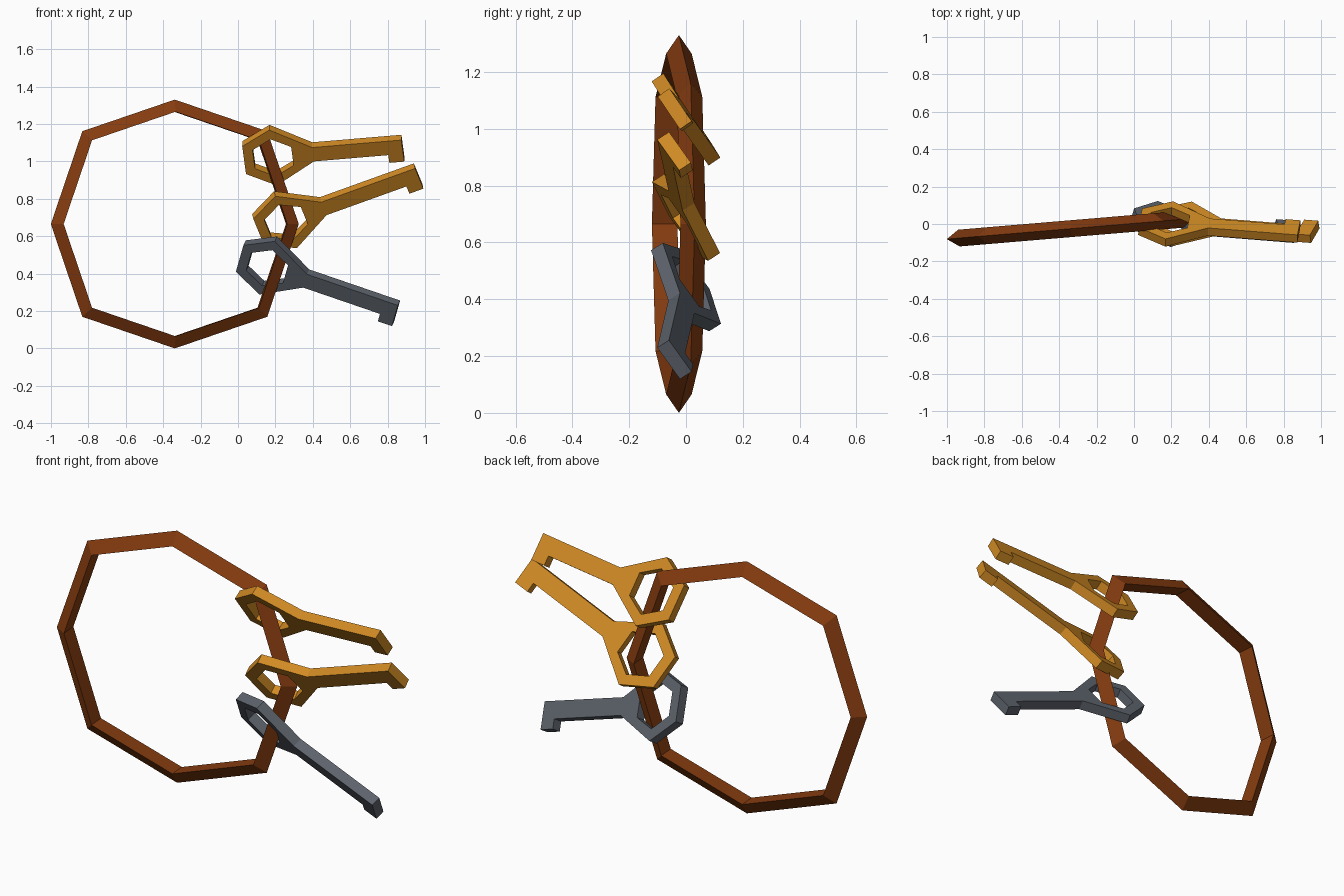
import bpy, bmesh, math
from mathutils import Vector, Matrix

if "Cube" in bpy.data.objects:
    bpy.data.objects.remove(bpy.data.objects["Cube"])


def material(name, col):
    m = bpy.data.materials.new(name)
    m.diffuse_color = (*col, 1)
    m.use_nodes = True
    m.node_tree.nodes["Principled BSDF"].inputs["Base Color"].default_value = m.diffuse_color
    return m


BRASS = material("brass", (0.64, 0.258, 0.018))
IRON = material("grey_iron", (0.109, 0.125, 0.15))
RUST = material("rusty_brown", (0.235, 0.045, 0.005))


def finish(bm, name, mat, matrix):
    bmesh.ops.recalc_face_normals(bm, faces=bm.faces[:])
    me = bpy.data.meshes.new(name)
    bm.to_mesh(me)
    bm.free()
    me.materials.append(mat)
    ob = bpy.data.objects.new(name, me)
    ob.matrix_world = matrix
    bpy.context.collection.objects.link(ob)
    return ob


# Big ring: eight segments, triangular section with its ridge outwards
def key_ring():
    bm = bmesh.new()
    loops = []
    for i in range(8):
        a = i * math.pi / 4
        s = 1.055 if i % 2 else 1.0
        loops.append([bm.verts.new((r * s * math.cos(a), y, r * s * math.sin(a)))
                      for r, y in ((0.665, 0), (0.6, 0.045), (0.6, -0.045))])
    for i in range(8):
        p, q = loops[i], loops[(i + 1) % 8]
        for k in range(3):
            n = (k + 1) % 3
            bm.faces.new((p[k], q[k], q[n], p[n]))
    finish(bm, "key_ring", RUST,
           Matrix.Translation((-0.338, -0.025, 0.665)) @ Matrix.Rotation(math.radians(4.8), 4, 'Z'))


# Key: hexagonal bow with a hole, straight shaft, one tooth at the tip
def key(name, mat, bow, along, up, length):
    R, ri, hw, t, tooth = 0.18, 0.12, 0.045, 0.05, 0.08
    bm = bmesh.new()

    def vert(x, y):
        return bm.verts.new((x, y, -t / 2))

    def polar(r, deg):
        a = math.radians(deg)
        return vert(r * math.cos(a), r * math.sin(a))

    outer = [polar(R, d) for d in (90, 150, 210, 270)]
    outer += [vert(0.215, -hw), vert(0.215, hw)]
    inner = [polar(ri, d) for d in (90, 150, 210, 270, 330, 390)]
    for i in range(6):
        j = (i + 1) % 6
        bm.faces.new((outer[i], outer[j], inner[j], inner[i]))
    notch, low, top = vert(length - tooth, -hw), vert(length, -hw), vert(length, hw)
    bm.faces.new((outer[4], notch, low, top, outer[5]))
    bm.faces.new((notch, vert(length - tooth, -hw - 0.05), vert(length, -hw - 0.05), low))
    ext = bmesh.ops.extrude_face_region(bm, geom=bm.faces[:], use_keep_orig=True)
    bmesh.ops.translate(bm, vec=(0, 0, t),
                        verts=[g for g in ext["geom"] if isinstance(g, bmesh.types.BMVert)])
    # axes of the key in space
    a = Vector(along).normalized()
    b = Vector(up)
    b = (b - a * b.dot(a)).normalized()
    m = Matrix((a, b, a.cross(b))).transposed().to_4x4()
    finish(bm, name, mat, Matrix.Translation(bow) @ m)


key_ring()
key("top_key", BRASS, (0.188, 0.0, 1.033), (0.692, -0.054, 0.058), (-0.08, -0.56, 0.826), 0.695)
key("middle_key", BRASS, (0.254, 0.0, 0.688), (0.707, -0.056, 0.254), (-0.32, -0.55, 0.77), 0.75)
key("bottom_key", IRON, (0.162, 0.0, 0.443), (0.689, -0.055, -0.236), (0.25, -0.57, 0.78), 0.73)
